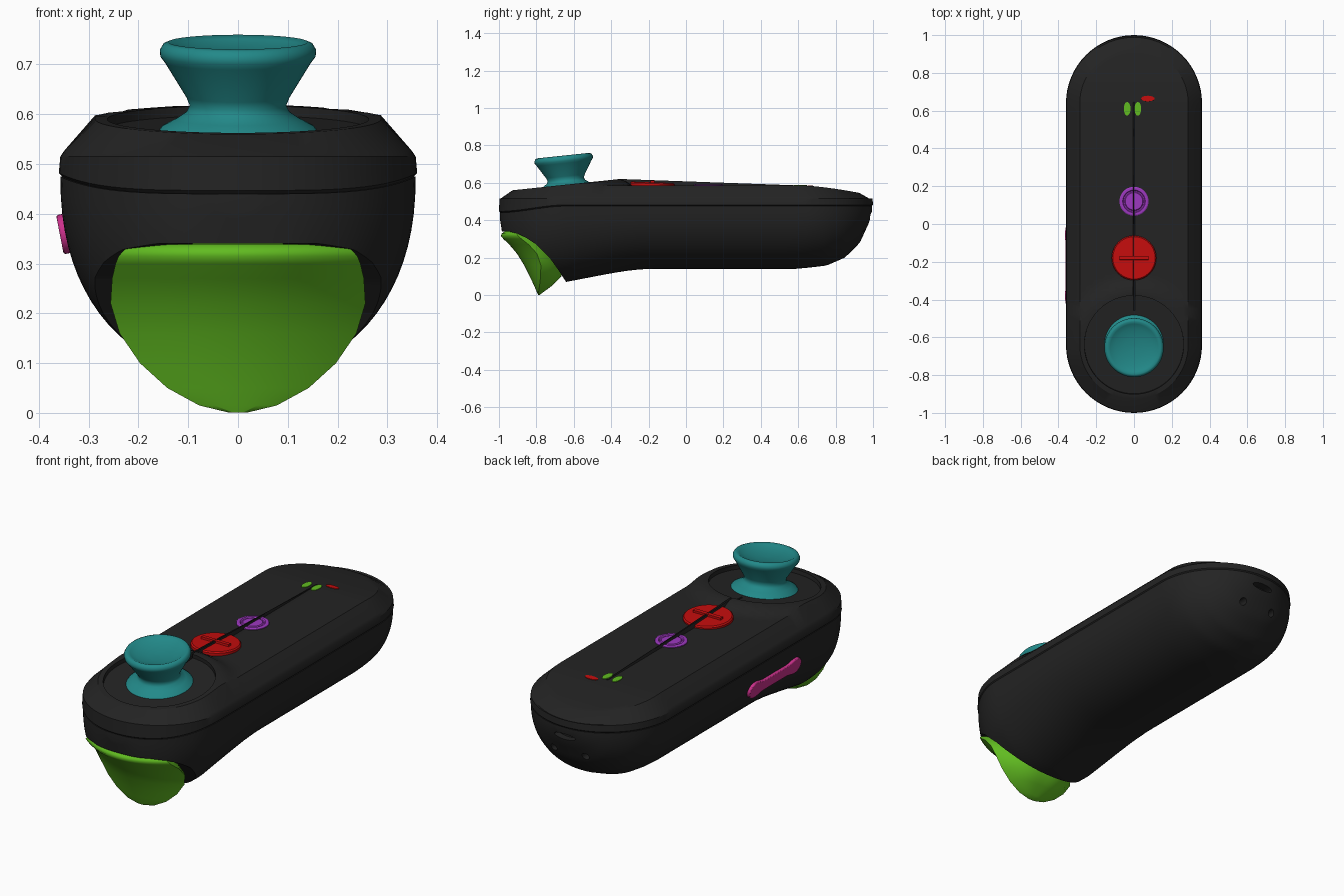
import bpy, bmesh, math
from mathutils import Matrix, Vector

if "Cube" in bpy.data.objects:
    bpy.data.objects.remove(bpy.data.objects["Cube"])


def material(name, rgb):
    m = bpy.data.materials.new(name)
    m.use_nodes = True
    col = (*rgb, 1)
    m.diffuse_color = col
    m.node_tree.nodes["Principled BSDF"].inputs["Base Color"].default_value = col
    return m


BLACK = material("matte black", (.017, .017, .017))
GREEN = material("lime green", (.12, .5, .015))
RED = material("red", (.55, .004, .004))
PURPLE = material("purple", (.34, .04, .53))
TEAL = material("teal", (.016, .25, .25))
PINK = material("pink", (.6, .03, .26))

R, CY = .36, .64          # body half width and centre of its round ends


def loft(name, rings, mat, matrix=None):
    """Bridge closed rings of equal length and cap both ends."""
    bm = bmesh.new()
    loops = [[bm.verts.new(p) for p in ring] for ring in rings]
    n = len(loops[0])
    for a, b in zip(loops, loops[1:]):
        for i in range(n):
            j = (i + 1) % n
            bm.faces.new((a[i], a[j], b[j], b[i]))
    bm.faces.new(loops[0])
    bm.faces.new(loops[-1])
    if matrix:
        bm.transform(matrix)
    bmesh.ops.recalc_face_normals(bm, faces=bm.faces)
    me = bpy.data.meshes.new(name)
    bm.to_mesh(me)
    bm.free()
    me.materials.append(mat)
    ob = bpy.data.objects.new(name, me)
    bpy.context.collection.objects.link(ob)
    return ob


def revolve(name, profile, mat, matrix, n=64):
    turns = [2 * math.pi * i / n for i in range(n)]
    rings = [[(r * math.cos(a), r * math.sin(a), h) for a in turns]
             for r, h in profile]
    return loft(name, rings, mat, matrix)


def prism(name, outline, x0, x1, mat, matrix=None):
    return loft(name, [[(x, y, z) for y, z in outline] for x in (x0, x1)], mat, matrix)


def select(ob):
    bpy.ops.object.select_all(action='DESELECT')
    bpy.context.view_layer.objects.active = ob
    ob.select_set(True)


def smooth(ob, angle=30):
    select(ob)
    bpy.ops.object.shade_smooth_by_angle(angle=math.radians(angle))


def cut(ob, cutter):
    select(ob)
    mod = ob.modifiers.new("cut", 'BOOLEAN')
    mod.operation, mod.solver, mod.object = 'DIFFERENCE', 'EXACT', cutter
    bpy.ops.object.modifier_apply(modifier=mod.name)
    bpy.data.objects.remove(cutter)


def place(x, y, z, tilt=0, scale=(1, 1, 1)):
    return (Matrix.Translation((x, y, z)) @ Matrix.Rotation(math.radians(tilt), 4, 'X')
            @ Matrix.Diagonal((*scale, 1)))


def step(t):
    t = max(0, min(1, t))
    return t * t * (3 - 2 * t)


def interp(table, v):
    for (a, p), (b, q) in zip(table, table[1:]):
        if v <= b:
            return p + (q - p) * max(0, (v - a) / (b - a))
    return table[-1][1]


def seam(y):
    return .475 - .035 * step((-CY - y) / R)


def top(x, y):
    """Height of the upper face: raised tilted disc, flat deck, drooping tail."""
    flat = .585 - .04 * (max(0, y - .62) / .31) ** 1.5
    disc = .59 + .105 * (y + CY)
    if y < -CY:
        return disc
    k = step((math.hypot(x, y + CY) - .285) / .075)
    return disc * (1 - k) + flat * k


def stadium(d, height):
    r, pts = R - d, []
    for side in (1, -1):
        for i in range(32):
            a = math.pi * i / 32
            pts.append((side * r * math.cos(a), side * (CY + r * math.sin(a))))
        for i in range(40):
            pts.append((-side * r, side * CY * (1 - i / 20)))
    return [(x, y, height(x, y)) for x, y in pts]


# Upper shell with a bevelled edge and a round stick recess
rings = [stadium(.007, lambda x, y: seam(y)),
         stadium(0, lambda x, y: seam(y) + .007),
         stadium(.003, lambda x, y: .515),
         stadium(.012, lambda x, y: .5 + (top(x, y) - .5) * .33)]
rings += [stadium(d, top) for d in (.073, .1, .14, .19, .24, .29, .33, .355)]
upper_shell = loft("upper_shell", rings, BLACK)
STICK = place(0, -CY, .59, 6)
cut(upper_shell, revolve("recess_cutter", [(.262, -.02), (.266, .1)], BLACK, STICK))
smooth(upper_shell)

# Lower shell: rounded sections along the length
keel = [(-1, .44), (-.97, .25), (-.9, .12), (-.8, .07), (-CY, .07), (-.5, .097),
        (-.4, .116), (-.3, .132), (-.2, .14), (.6, .14), (.75, .157), (.85, .2),
        (.93, .28), (.98, .39), (1, .47)]
ends = [CY + (R - .006) * math.sin(math.radians(a)) for a in range(0, 90, 4)]
ys = [-y for y in reversed(ends)] + [-CY + CY * i / 12 for i in range(1, 24)] + ends
rings = []
for y in ys:
    w = math.sqrt(max(0, (R - .003) ** 2 - max(0, abs(y) - CY) ** 2))
    s, b = seam(y), interp(keel, y)
    ring = []
    for i in range(41):
        c, n = math.cos(math.pi * i / 40), math.sin(math.pi * i / 40)
        ring.append((math.copysign(w * abs(c) ** .9, c), y, s - (s - b) * abs(n) ** .9))
    rings.append(ring)
lower_shell = loft("lower_shell", rings, BLACK)
cut(lower_shell, prism("trigger_cutter", [
    (-1.2, .345), (-.95, .34), (-.9, .328), (-.85, .303), (-.8, .27), (-.73, .2),
    (-.68, .13), (-.635, .06), (-.6, -.1), (-1.2, -.1)], -.5, .5, BLACK))

# Rear port and screw holes
back = Matrix.Rotation(math.radians(-90), 4, 'X')
for x, z, y, sx, sz in ((0, .425, .95, .06, .016), (.09, .33, .88, .018, .018),
                        (-.09, .33, .88, .018, .018)):
    m = Matrix.Translation((x, y, z)) @ back @ Matrix.Diagonal((sx, sz, 1, 1))
    cut(lower_shell, revolve("hole_cutter", [(1, 0), (1, .2)], BLACK, m, 20))
smooth(lower_shell)

# Trigger: rows of height, half width, front y, back y
rows = [(.342, .18, -.95, -.82), (.338, .205, -.972, -.8), (.328, .228, -.986, -.78),
        (.315, .24, -.989, -.76), (.3, .246, -.977, -.74), (.27, .253, -.945, -.73),
        (.22, .256, -.903, -.7), (.16, .238, -.866, -.67), (.1, .197, -.836, -.665),
        (.05, .142, -.812, -.715), (.015, .078, -.797, -.763), (.001, .02, -.79, -.782)]
rings = []
for z, w, front, rear in rows:
    xs = [w * math.sin(math.pi / 2 * i / 12) for i in range(-12, 13)]
    edge = min(front + R - math.sqrt(R * R - w * w), rear - .002)
    bow = edge - front
    ring = [(x, front + bow * (x / w) ** 2, z) for x in xs]
    ring += [(x, rear - (rear - edge) * abs(x / w) ** 3, z) for x in reversed(xs[1:-1])]
    rings.append(ring)
smooth(loft("trigger", rings, GREEN), 60)

# Thumb stick
smooth(revolve("thumb_stick", [
    (.165, -.03), (.152, -.014), (.125, 0), (.104, .014), (.097, .028), (.104, .045),
    (.147, .115), (.156, .127), (.157, .14), (.15, .152), (.14, .156), (.127, .149),
    (.1, .139), (.05, .131), (.002, .129)], TEAL, STICK), 60)

# Large round button with a raised bar
BUTTON = place(0, -.18, .585, -2)
smooth(revolve("main_button", [(.118, -.02), (.118, .011), (.112, .017), (.002, .018)],
               RED, BUTTON))
prism("button_bar", [(-.012, 0), (.012, 0), (.01, .028), (-.01, .028)],
      -.078, .078, RED, BUTTON)

# Small round button with a ring groove
smooth(revolve("small_button", [
    (.077, -.01), (.077, .004), (.072, .007), (.06, .007), (.056, .002), (.05, .002),
    (.046, .006), (.002, .007)], PURPLE, place(0, .12, .585)))

# Indicator lights
for name, x, y, sx, sy, mat in (("right_green_light", -.036, .61, .018, .036, GREEN),
                                ("left_green_light", .02, .61, .018, .036, GREEN),
                                ("red_light", .073, .664, .036, .015, RED)):
    revolve(name, [(1, -.005), (1, .003)], mat,
            place(x, y, top(x, y), -3 if y > .65 else 0, (sx, sy, 1)), 20)

# Side button: bar with swollen ends, on the model's right
half = [(.21 * math.cos(math.pi * i / 32), i) for i in range(33)]
outline = []
for side in (1, -1):
    for y, i in half[:-1]:
        u = abs(y) / .21
        h = .028 + .012 * step((u - .45) / .3)
        h *= math.sqrt(max(0, 1 - (max(0, u - .8) / .2) ** 2))
        outline.append((side * y, side * h))
side_matrix = Matrix.Translation((-.347, -.22, .36)) @ Matrix.Rotation(math.radians(-11), 4, 'Y')
side_button = prism("side_button", outline, -.011, .03, PINK, side_matrix)
bevel = side_button.modifiers.new("soft edge", 'BEVEL')
bevel.width, bevel.segments, bevel.limit_method = .004, 2, 'ANGLE'
bevel.angle_limit = math.radians(60)
smooth(side_button)
